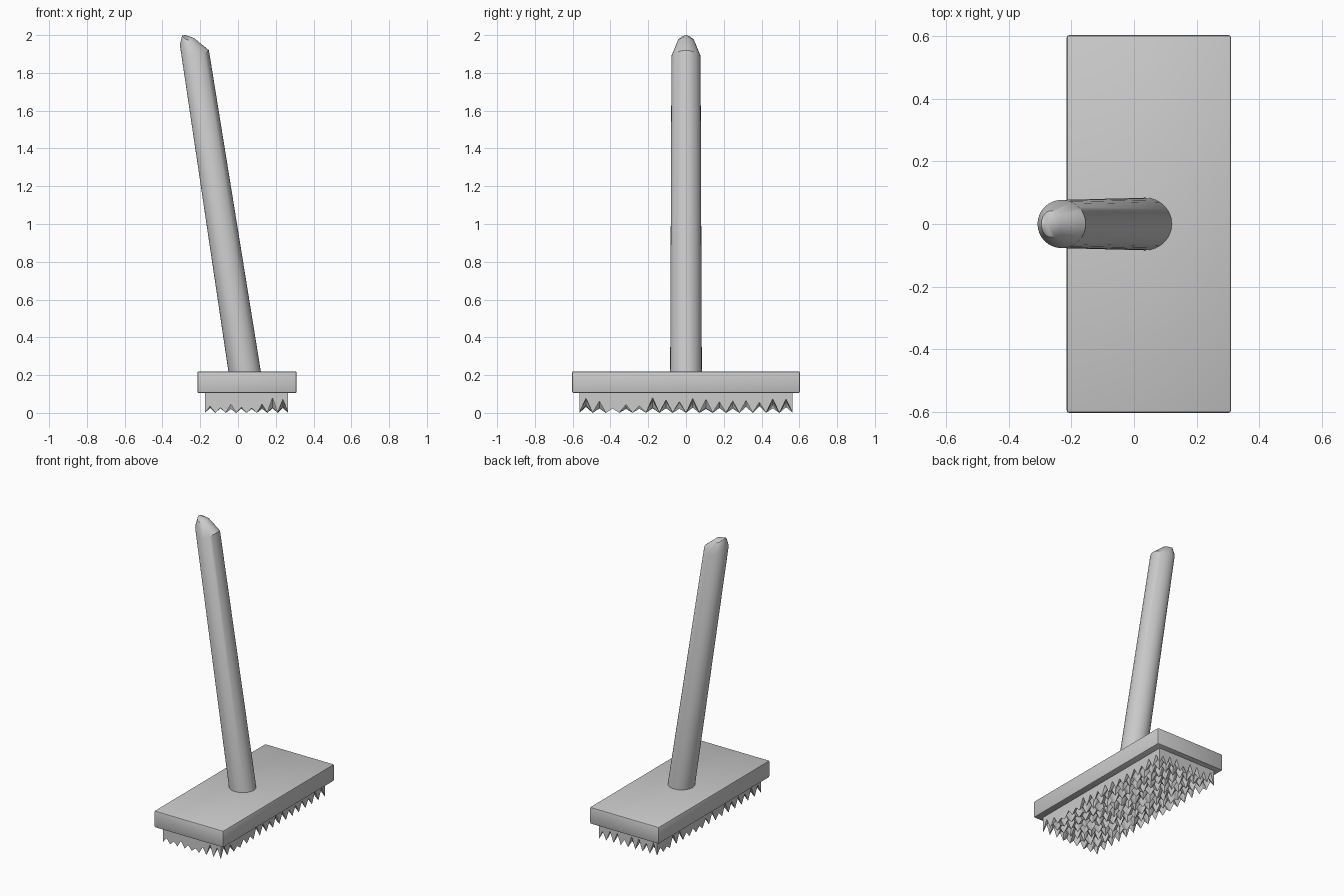
import bpy, bmesh, math, random

cube = bpy.data.objects.get("Cube")
if cube:
    bpy.data.objects.remove(cube, do_unlink=True)
random.seed(4)

grey = bpy.data.materials.new("plain grey")
grey.use_nodes = True
grey.diffuse_color = (0.6, 0.6, 0.6, 1)
grey.node_tree.nodes["Principled BSDF"].inputs["Base Color"].default_value = (0.6, 0.6, 0.6, 1)


def finish(bm, name, smooth_angle=None):
    bmesh.ops.recalc_face_normals(bm, faces=bm.faces)
    mesh = bpy.data.meshes.new(name)
    bm.to_mesh(mesh)
    bm.free()
    obj = bpy.data.objects.new(name, mesh)
    bpy.context.collection.objects.link(obj)
    mesh.materials.append(grey)
    if smooth_angle:
        bpy.ops.object.select_all(action='DESELECT')
        obj.select_set(True)
        bpy.context.view_layer.objects.active = obj
        bpy.ops.object.shade_smooth_by_angle(angle=math.radians(smooth_angle))
    return obj


# Brush head: a board with slightly eased edges
bm = bmesh.new()
bmesh.ops.create_cube(bm, size=1)
for v in bm.verts:
    v.co = (0.0475 + v.co.x * 0.525, v.co.y * 1.206, 0.1625 + v.co.z * 0.115)
bmesh.ops.bevel(bm, geom=bm.edges[:], offset=0.008, segments=2, profile=0.5, affect='EDGES')
finish(bm, "brush_head", 40)

# Bristles: a grid whose even points are tips and the rest random valleys
NX, NY = 16, 32
bm = bmesh.new()
grid = []
for j in range(NY + 1):
    row = []
    for i in range(NX + 1):
        odd = i % 2 + j % 2
        z = 0 if odd == 0 else random.uniform(0.02, 0.085) if odd == 1 else random.uniform(0.06, 0.1)
        row.append(bm.verts.new((-0.175 + 0.44 * i / NX, -0.565 + 1.13 * j / NY, z)))
    grid.append(row)
for j in range(NY):
    for i in range(NX):
        a, b, c, d = grid[j][i], grid[j][i + 1], grid[j + 1][i + 1], grid[j + 1][i]
        # the diagonal always leaves the tip
        if (i + j) % 2 == 0:
            bm.faces.new((a, b, c))
            bm.faces.new((a, c, d))
        else:
            bm.faces.new((a, b, d))
            bm.faces.new((b, c, d))
# Skirt walls run up into the board
rim = [e for e in bm.edges if e.is_boundary]
wall = bmesh.ops.extrude_edge_only(bm, edges=rim)
for v in wall["geom"]:
    if isinstance(v, bmesh.types.BMVert):
        v.co.z = 0.12
bmesh.ops.holes_fill(bm, edges=[e for e in bm.edges if e.is_boundary])
finish(bm, "bristles")

# Handle: leaning tapered pole with an obliquely worn, rounded tip
SIDES = 32
bm = bmesh.new()


def ring(cx, rx, ry, z_right, z_side, z_left):
    verts = []
    for k in range(SIDES):
        a = math.tau * k / SIDES
        c, s = math.cos(a), math.sin(a)
        z = z_side + ((z_right if c > 0 else z_left) - z_side) * c * c
        verts.append(bm.verts.new((cx + rx * c, ry * s, z)))
    return verts


rings = [ring(0.038, 0.086, 0.084, 0.2, 0.2, 0.2),
         ring(-0.231, 0.077, 0.077, 1.92, 1.89, 1.95),
         ring(-0.265, 0.031, 0.042, 1.985, 1.975, 1.998)]
for low, high in zip(rings, rings[1:]):
    for k in range(SIDES):
        n = (k + 1) % SIDES
        bm.faces.new((low[k], low[n], high[n], high[k]))
tip = bm.verts.new((-0.278, 0, 2.0))
for k in range(SIDES):
    bm.faces.new((rings[-1][k], rings[-1][(k + 1) % SIDES], tip))
bm.faces.new(rings[0])
finish(bm, "handle", 32)
